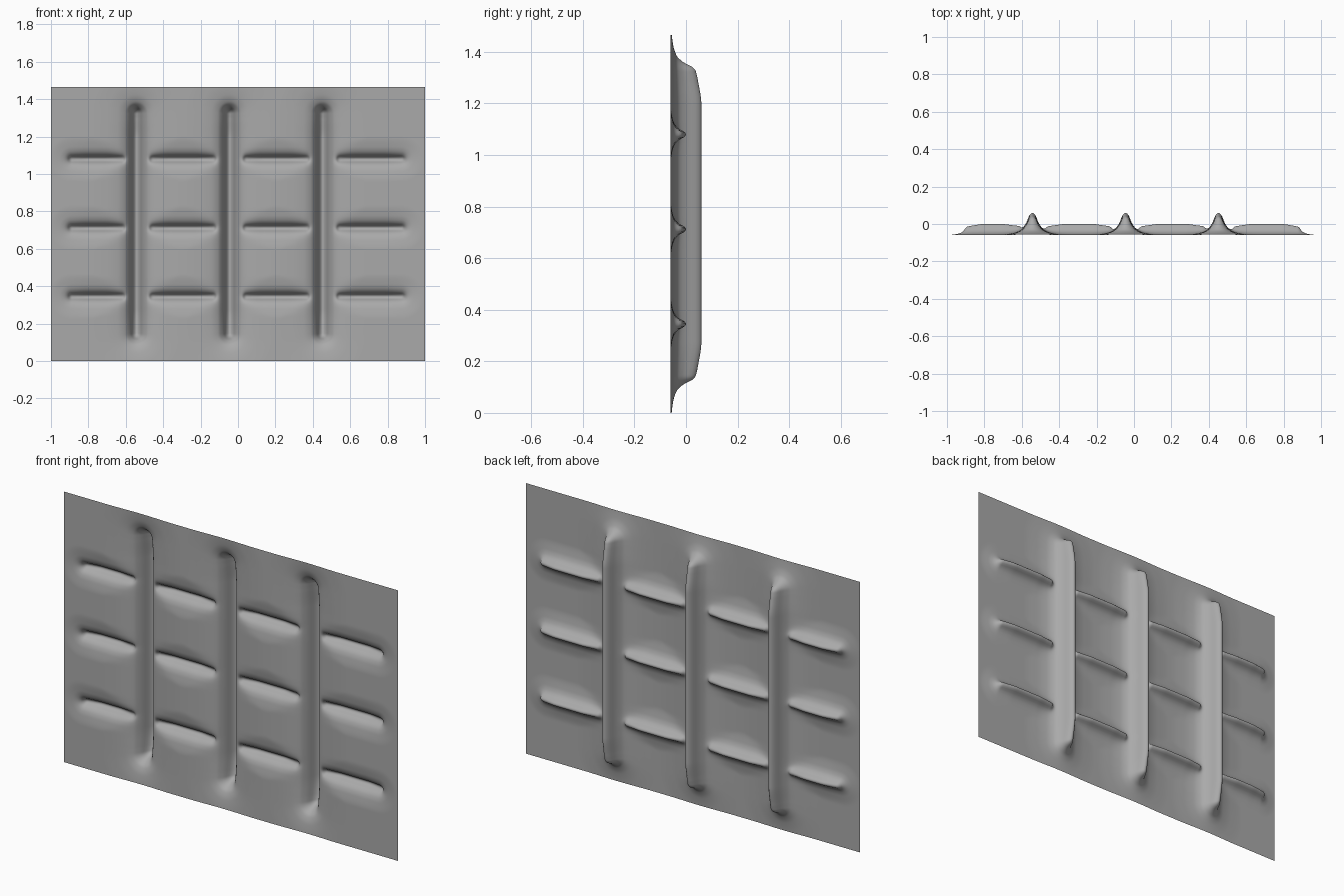
import bpy, bmesh, math

if "Cube" in bpy.data.objects:
    bpy.data.objects.remove(bpy.data.objects["Cube"])

W, H = 2.0, 1.465
NX, NZ = 330, 240


def curve(t, pts):
    """Smooth interpolation through (t, value) points, clamped at the ends."""
    if t <= pts[0][0]:
        return pts[0][1]
    if t >= pts[-1][0]:
        return pts[-1][1]

    def slope(i):
        if i == 0 or i == len(pts) - 1:
            return 0.0
        a = (pts[i][1] - pts[i-1][1]) / (pts[i][0] - pts[i-1][0])
        b = (pts[i+1][1] - pts[i][1]) / (pts[i+1][0] - pts[i][0])
        return 2 * a * b / (a + b) if a * b > 0 else 0.0

    for i in range(len(pts) - 1):
        (t0, v0), (t1, v1) = pts[i], pts[i+1]
        if t <= t1:
            d = t1 - t0
            s = (t - t0) / d
            m0, m1 = slope(i) * d, slope(i + 1) * d
            return (v0 * (2*s**3 - 3*s*s + 1) + m0 * (s**3 - 2*s*s + s)
                    + v1 * (3*s*s - 2*s**3) + m1 * (s**3 - s*s))


def ridge(across, along, half, profile, fade):
    """Round-ended ridge of the given half length, sloping down near its tips."""
    beyond = max(0, along - half)
    return curve(math.hypot(across, beyond), profile) * curve(half - along, fade)


# Upright ribs: height by distance from the spine, and fade by distance from the tip
RIB = [(0, .12), (.015, .108), (.035, .062), (.06, .03), (.1, .013), (.16, .004), (.24, 0)]
RIB_FADE = [(-.02, .8), (.03, .88), (.13, 1)]
RIB_X = (-.543, -.045, .452)

# Short cross ribs
BAR = [(0, .06), (.01, .054), (.022, .032), (.04, .016), (.065, .007), (.12, 0)]
BAR_FADE = [(-.03, .7), (.03, .87), (.09, 1)]
BAR_Z = (.345, .712, 1.08)
BAR_X = ((-.755, .135), (-.295, .16), (.205, .16), (.71, .165))


def height(x, z):
    rib_c = min(RIB_X, key=lambda c: abs(x - c))
    bar_c, half = min(BAR_X, key=lambda b: abs(x - b[0]) - b[1])
    bar_z = min(BAR_Z, key=lambda c: abs(z - c))
    return math.hypot(ridge(abs(x - rib_c), abs(z - .735), .59, RIB, RIB_FADE),
                      ridge(abs(z - bar_z), abs(x - bar_c), half, BAR, BAR_FADE))


# Pressed sheet with ribs raised towards the back
bm = bmesh.new()
rows = []
for j in range(NZ + 1):
    z = H * j / NZ
    xs = [-W / 2 + W * i / NX for i in range(NX + 1)]
    rows.append([bm.verts.new((x, -.06 + height(x, z), z)) for x in xs])
for a, b in zip(rows, rows[1:]):
    for i in range(NX):
        bm.faces.new((a[i], b[i], b[i+1], a[i+1]))
me = bpy.data.meshes.new("ribbed_panel")
bm.to_mesh(me)
bm.free()
panel = bpy.data.objects.new("ribbed_panel", me)
bpy.context.collection.objects.link(panel)
for p in me.polygons:
    p.use_smooth = True

# Dark grey finish
mat = bpy.data.materials.new("dark_grey")
mat.diffuse_color = (.4, .4, .4, 1)
mat.use_nodes = True
mat.node_tree.nodes["Principled BSDF"].inputs["Base Color"].default_value = mat.diffuse_color
me.materials.append(mat)
